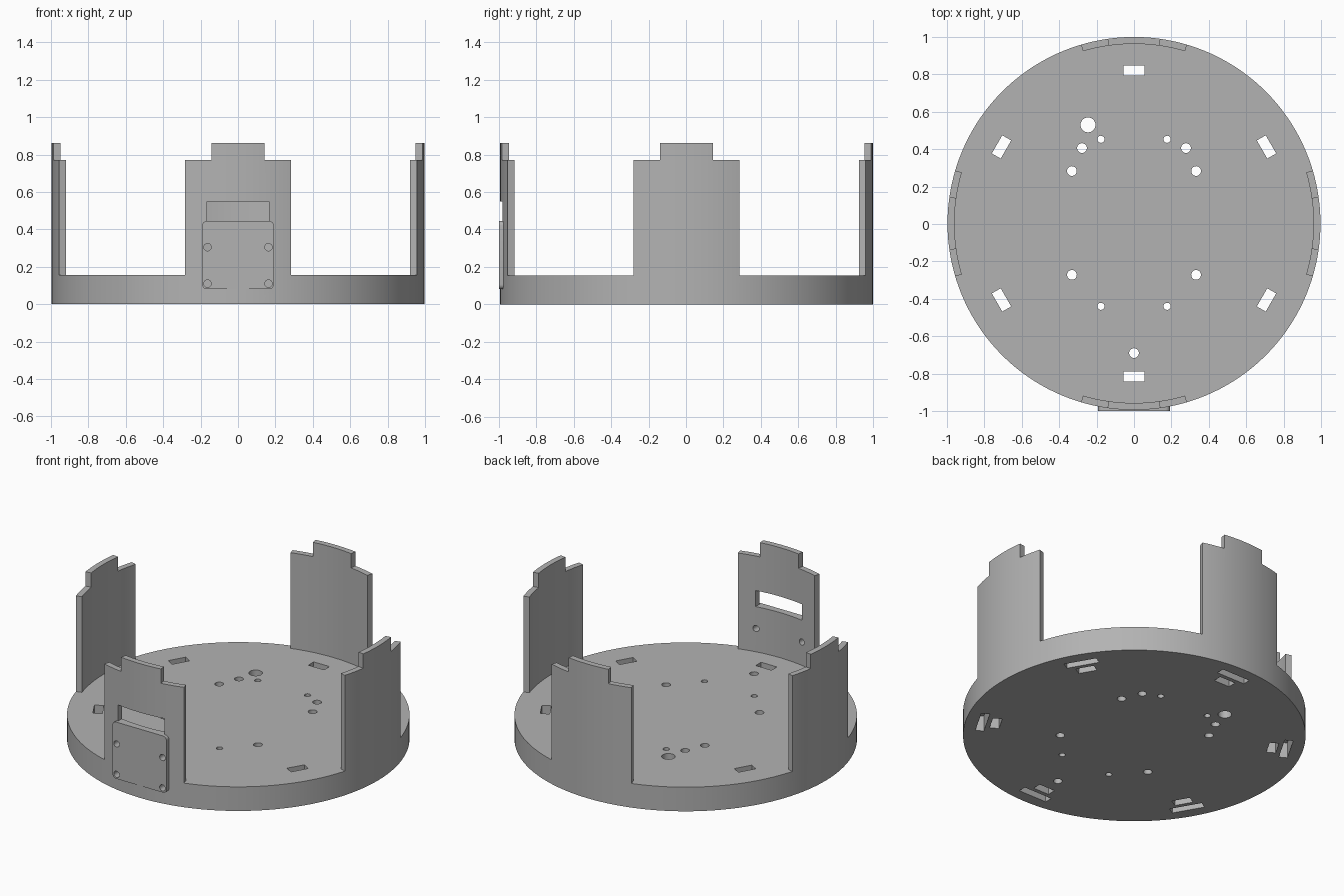
import bpy, bmesh, math
from mathutils import Matrix, Vector

if "Cube" in bpy.data.objects:
    bpy.data.objects.remove(bpy.data.objects["Cube"])

CY = 0.003                      # body centre in y
R, R_IN = 0.997, 0.96           # outer and inner wall radius
FLOOR, SHOULDER, TOP = 0.155, 0.77, 0.862

grey = bpy.data.materials.new("plain grey")
grey.diffuse_color = (0.45, 0.45, 0.45, 1)
grey.use_nodes = True
grey.node_tree.nodes["Principled BSDF"].inputs["Base Color"].default_value = grey.diffuse_color


def make(name, outline, low, high, matrix=Matrix()):
    """Extrude an xy outline from low to high, then place it."""
    bm = bmesh.new()
    bottom = [bm.verts.new((x, y, low)) for x, y in outline]
    top = [bm.verts.new((x, y, high)) for x, y in outline]
    n = len(outline)
    bm.faces.new(bottom[::-1])
    bm.faces.new(top)
    for i in range(n):
        j = (i + 1) % n
        bm.faces.new((bottom[i], bottom[j], top[j], top[i]))
    bm.transform(matrix)
    bmesh.ops.recalc_face_normals(bm, faces=bm.faces)
    mesh = bpy.data.meshes.new(name)
    bm.to_mesh(mesh)
    bm.free()
    mesh.materials.append(grey)
    ob = bpy.data.objects.new(name, mesh)
    bpy.context.collection.objects.link(ob)
    return ob


def circle(r, n, cx=0, cy=0):
    return [(cx + r * math.cos(2 * math.pi * i / n),
             cy + r * math.sin(2 * math.pi * i / n)) for i in range(n)]


def rect(cx, cy, w, h):
    return [(cx - w / 2, cy - h / 2), (cx + w / 2, cy - h / 2),
            (cx + w / 2, cy + h / 2), (cx - w / 2, cy + h / 2)]


def sector(r0, r1, a0, a1, n=16):
    angles = [math.radians(a0 + (a1 - a0) * i / n) for i in range(n + 1)]
    return ([(r1 * math.cos(a), r1 * math.sin(a)) for a in angles]
            + [(r0 * math.cos(a), r0 * math.sin(a)) for a in reversed(angles)])


def cut(cutter, *targets):
    for ob in targets:
        mod = ob.modifiers.new("cut", 'BOOLEAN')
        mod.operation = 'DIFFERENCE'
        mod.solver = 'EXACT'
        mod.object = cutter
        bpy.context.view_layer.objects.active = ob
        bpy.ops.object.modifier_apply(modifier=mod.name)
    bpy.data.objects.remove(cutter, do_unlink=True)


centre = Matrix.Translation((0, CY, 0))
# Maps outline x, y to x, z and extrusion to -y, for cuts through the front
facing = Matrix.Rotation(math.radians(90), 4, 'X')

# Round body, hollowed above the floor
body = make("chassis", circle(R, 144), 0, TOP, centre)
cut(make("hollow", circle(R_IN, 144), FLOOR, 1.2, centre), body)

# Gaps that leave four stepped uprights
for k in range(4):
    turn = centre @ Matrix.Rotation(math.radians(90 * k), 4, 'Z')
    cut(make("gap", sector(0.85, 1.15, 16.5, 73.5), FLOOR, 1.2, turn), body)
    cut(make("step", sector(0.85, 1.15, 8.15, 81.85), SHOULDER, 1.2, turn), body)

# Six through slots, each with a wider blind pocket underneath
for k in range(6):
    turn = centre @ Matrix.Rotation(math.radians(60 * k), 4, 'Z')
    cut(make("slot", rect(0, 0.818, 0.112, 0.055), -0.1, 0.3, turn), body)
    cut(make("pocket", rect(0, 0.897, 0.2, 0.05), -0.1, 0.1, turn), body)

# Round floor holes: x, y, radius
holes = [(-0.246, 0.53, 0.04), (0, -0.69, 0.026)]
for s in (-1, 1):
    holes += [(s * 0.278, 0.406, 0.026), (s * 0.177, 0.453, 0.019),
              (s * 0.332, 0.283, 0.026), (s * 0.332, -0.272, 0.026),
              (s * 0.177, -0.44, 0.019)]
for x, y, r in holes:
    cut(make("hole", circle(r, 24, x, y), -0.1, 0.3), body)

# Flat plate with rounded corners on the front upright
corner = 0.025
outline = []
for sx, sy, start in ((1, 1, 0), (-1, 1, 90), (-1, -1, 180), (1, -1, 270)):
    for i in range(6):
        a = math.radians(start + 18 * i)
        outline.append((sx * (0.192 - corner) + corner * math.cos(a),
                        0.263 + sy * (0.182 - corner) + corner * math.sin(a)))
plate = make("front_plate", outline, 0.965, 1.0, facing)

# Window above the plate and its four screw holes
cut(make("window", rect(0, 0.4965, 0.33, 0.103), 0.85, 1.1, facing), body)
for x in (-0.163, 0.163):
    for z in (0.11, 0.305):
        cut(make("screw_hole", circle(0.02, 24, x, z), 0.9, 1.1, facing), body, plate)

# Smooth round walls, sharp edges elsewhere
for ob in (body, plate):
    bpy.ops.object.select_all(action='DESELECT')
    ob.select_set(True)
    bpy.context.view_layer.objects.active = ob
    bpy.ops.object.shade_smooth_by_angle(angle=math.radians(25))
